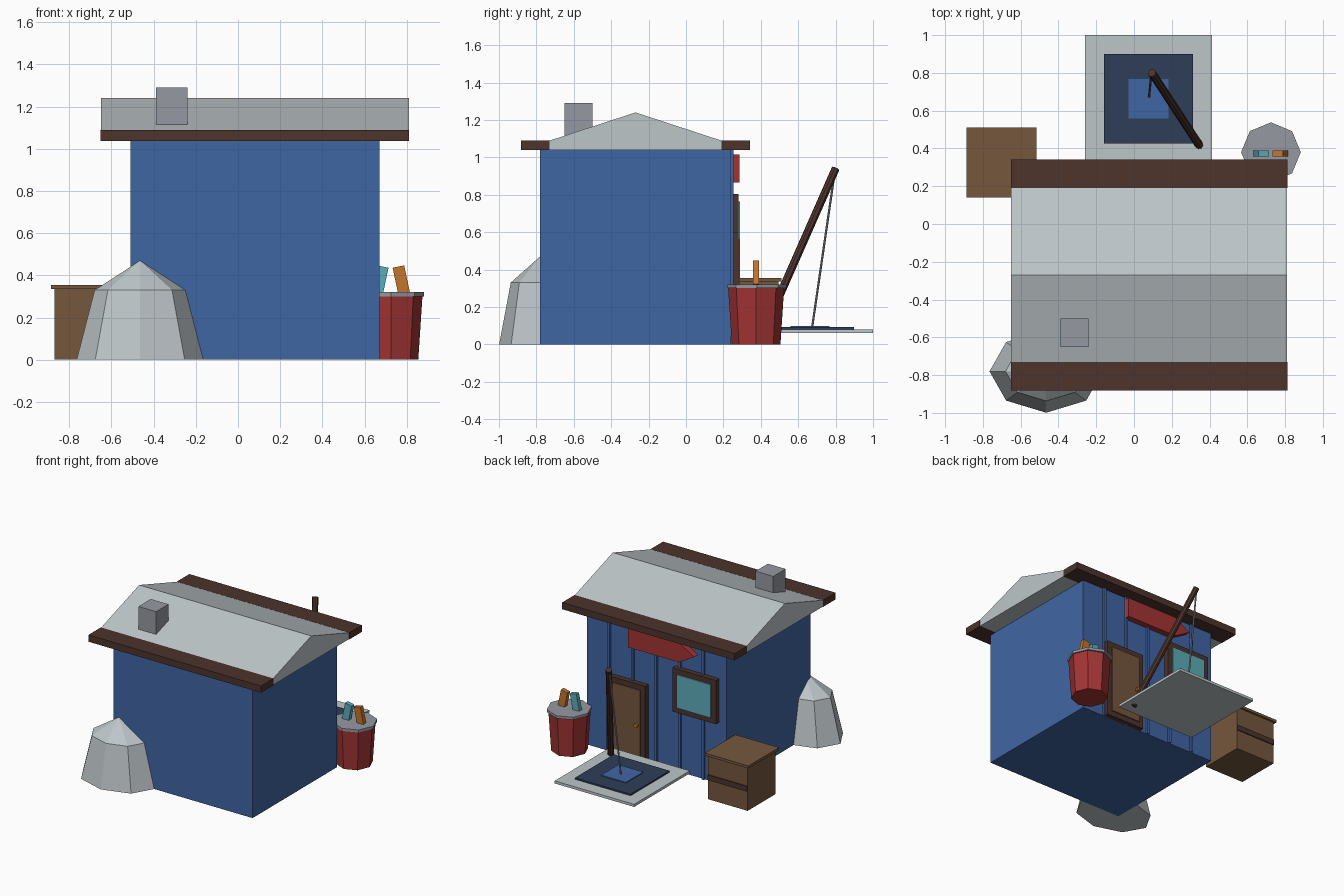
import bpy, bmesh, math
from mathutils import Vector

cube = bpy.data.objects.get("Cube")
if cube:
    bpy.data.objects.remove(cube, do_unlink=True)


def material(name, *srgb):
    color = [(c / 255 / 12.92 if c < 11 else ((c / 255 + 0.055) / 1.055) ** 2.4) for c in srgb] + [1]
    m = bpy.data.materials.new(name)
    m.use_nodes = True
    m.diffuse_color = color
    m.node_tree.nodes["Principled BSDF"].inputs["Base Color"].default_value = color
    return m


BLUE = material("wall_blue", 64, 102, 164)
NAVY = material("navy", 46, 61, 87)
PALE = material("pale_grey", 190, 198, 201)
GREY = material("mid_grey", 149, 153, 161)
DARK = material("dark_wood", 77, 51, 44)
WOOD = material("brown_wood", 117, 87, 61)
RED = material("red", 163, 52, 52)
TEAL = material("teal", 92, 174, 186)
ORANGE = material("orange", 196, 118, 46)


def finish(bm, name, mat):
    bmesh.ops.recalc_face_normals(bm, faces=bm.faces)
    mesh = bpy.data.meshes.new(name)
    bm.to_mesh(mesh)
    bm.free()
    mesh.materials.append(mat)
    ob = bpy.data.objects.new(name, mesh)
    bpy.context.collection.objects.link(ob)
    return ob


def box(name, mat, x, y, z, tilt=0):
    """Box from (min, max) ranges, tilted about its own centre."""
    bm = bmesh.new()
    bmesh.ops.create_cube(bm, size=1)
    bmesh.ops.scale(bm, vec=(x[1] - x[0], y[1] - y[0], z[1] - z[0]), verts=bm.verts)
    ob = finish(bm, name, mat)
    ob.location = [sum(r) / 2 for r in (x, y, z)]
    ob.rotation_euler.y = math.radians(tilt)
    return ob


def prism(name, mat, points, offset):
    """Extrude a flat outline along an offset."""
    bm = bmesh.new()
    face = bm.faces.new([bm.verts.new(p) for p in points])
    side = bmesh.ops.extrude_face_region(bm, geom=[face])["geom"]
    moved = [v for v in side if isinstance(v, bmesh.types.BMVert)]
    bmesh.ops.translate(bm, vec=offset, verts=moved)
    return finish(bm, name, mat)


def stack(name, mat, center, rings, squash=1):
    """Eight-sided solid from (radius, height) rings; radius 0 makes a tip."""
    bm = bmesh.new()
    loops = []
    for r, z in rings:
        angles = [i * math.pi / 4 for i in range(8 if r else 1)]
        loops.append([bm.verts.new((r * math.cos(a), r * squash * math.sin(a), z)) for a in angles])
    for a, b in zip(loops, loops[1:]):
        for i in range(8):
            j = (i + 1) % 8
            top = [b[j], b[i]] if len(b) > 1 else b
            bm.faces.new([a[i], a[j]] + top)
    for end in (loops[0], loops[-1]):
        if len(end) > 1:
            bm.faces.new(end)
    ob = finish(bm, name, mat)
    ob.location = (*center, 0)
    return ob


def rod(name, mat, start, end, radius):
    start, end = Vector(start), Vector(end)
    bm = bmesh.new()
    bmesh.ops.create_cone(bm, cap_ends=True, segments=8, radius1=radius, radius2=radius,
                          depth=(end - start).length)
    ob = finish(bm, name, mat)
    ob.location = (start + end) / 2
    ob.rotation_euler = (end - start).to_track_quat("Z", "Y").to_euler()
    return ob


# House body, gabled roof, eave boards and chimney
WALL = 0.24
box("house_body", BLUE, (-0.51, 0.67), (-0.78, WALL), (0, 1.045))
prism("roof", PALE, [(-0.65, -0.88, 1.04), (-0.65, 0.34, 1.04), (-0.65, -0.27, 1.24)], (1.46, 0, 0))
for name, y in (("front", (-0.881, -0.73)), ("back", (0.19, 0.341))):
    box(name + "_eave_board", DARK, (-0.652, 0.812), y, (1.038, 1.09))
box("chimney", GREY, (-0.39, -0.24), (-0.65, -0.50), (1.08, 1.29))

# Vertical battens on the back wall
for i in range(5):
    x = -0.32 + 0.2 * i
    box(f"wall_batten_{i + 1}", BLUE, (x - 0.01, x + 0.01), (WALL, 0.255), (0, 1.04))

# Door and window, each a frame with a raised panel
for name, mat, x, z in (("door", WOOD, (0.15, 0.48), (0, 0.6)),
                        ("window", TEAL, (-0.45, -0.08), (0.47, 0.805))):
    box(name + "_frame", DARK, x, (WALL, 0.28), z)
    box(name + "_panel", mat, (x[0] + 0.04, x[1] - 0.04), (WALL, 0.288),
        (z[0] + 0.04, z[1] - 0.04))
rod("door_knob", ORANGE, (0.215, 0.28, 0.29), (0.215, 0.31, 0.29), 0.015)

# Pointed sign board
prism("arrow_sign", RED, [(0.29, WALL, 0.865), (0.29, WALL, 1.015), (-0.14, WALL, 1.015),
                          (-0.27, WALL, 0.94), (-0.14, WALL, 0.865)], (0, 0.047, 0))

# Boulder against the front wall
stack("boulder", PALE, (-0.465, -0.78), [(0.3, 0), (0.215, 0.33), (0, 0.47)], squash=0.73)

# Barrel with lid and two leaning blocks
stack("barrel", RED, (0.725, 0.375), [(0.13, 0), (0.15, 0.305)])
stack("barrel_lid", GREY, (0.725, 0.38), [(0.158, 0.3), (0.158, 0.32)])
for name, mat, x, tilt in (("teal_block", TEAL, 0.673, 12), ("orange_block", ORANGE, 0.774, -12)):
    box(name, mat, (x - 0.028, x + 0.028), (0.357, 0.39), (0.315, 0.443), tilt)

# Crate with lid and a strip on its back side
box("crate", WOOD, (-0.87, -0.535), (0.155, 0.495), (0, 0.335))
box("crate_lid", WOOD, (-0.887, -0.517), (0.14, 0.51), (0.335, 0.355))
box("crate_strip", DARK, (-0.87, -0.535), (0.49, 0.503), (0.15, 0.19))

# Raised platform with stepped mats
for name, mat, half, z in (("platform", PALE, 0.337, (0.06, 0.08)),
                           ("large_mat", NAVY, 0.236, (0.08, 0.092)),
                           ("small_mat", BLUE, 0.105, (0.092, 0.098))):
    box(name, mat, (0.077 - half, 0.077 + half), (0.663 - half, 0.663 + half), z)

# Leaning pole and its hanging cable
rod("crane_pole", DARK, (0.35, 0.41, 0.055), (0.095, 0.8, 0.94), 0.022)
rod("hanging_cable", GREY, (0.092, 0.795, 0.92), (0.08, 0.675, 0.095), 0.006)
